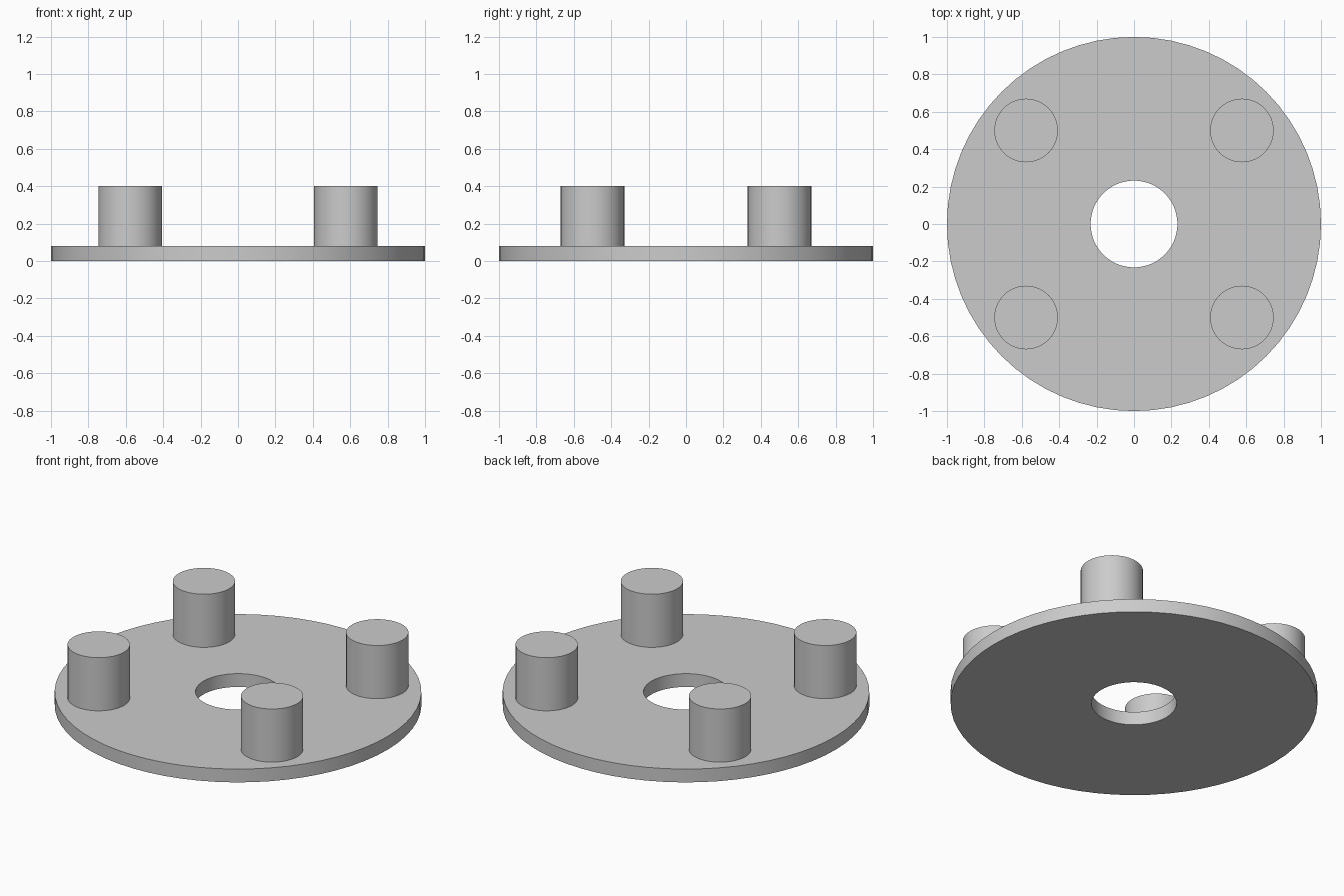
import bpy
import bmesh
import math

cube = bpy.data.objects.get("Cube")
if cube:
    bpy.data.objects.remove(cube, do_unlink=True)

# Single plain grey
grey = bpy.data.materials.new("plain_grey")
grey.use_nodes = True
colour = (0.6, 0.6, 0.6, 1)
grey.diffuse_color = colour
grey.node_tree.nodes["Principled BSDF"].inputs["Base Color"].default_value = colour

DISC_TOP = 0.08
PEG_TOP = 0.4


def finish(name, bm):
    """Turn a bmesh into a smooth-sided object with sharp rims."""
    bmesh.ops.recalc_face_normals(bm, faces=bm.faces)
    mesh = bpy.data.meshes.new(name)
    bm.to_mesh(mesh)
    bm.free()
    mesh.materials.append(grey)
    obj = bpy.data.objects.new(name, mesh)
    bpy.context.collection.objects.link(obj)
    bpy.ops.object.select_all(action="DESELECT")
    obj.select_set(True)
    bpy.context.view_layer.objects.active = obj
    bpy.ops.object.shade_smooth_by_angle(angle=math.radians(30))
    return obj


# Flat disc with a central hole: a rectangle spun about z
bm = bmesh.new()
inner, outer = 0.232, 1.0
profile = [(inner, 0), (outer, 0), (outer, DISC_TOP), (inner, DISC_TOP)]
verts = [bm.verts.new((r, 0, z)) for r, z in profile]
edges = [bm.edges.new((verts[i], verts[(i + 1) % 4])) for i in range(4)]
bmesh.ops.spin(bm, geom=verts + edges, cent=(0, 0, 0), axis=(0, 0, 1),
               angle=math.tau, steps=64, use_merge=True)
bmesh.ops.remove_doubles(bm, verts=bm.verts, dist=0.0001)
finish("base_disc", bm)

# Four upright pegs standing on the disc
for side, x in (("left", 0.577), ("right", -0.577)):
    for end, y in (("front", -0.5), ("back", 0.5)):
        bm = bmesh.new()
        bmesh.ops.create_cone(bm, cap_ends=True, segments=48, radius1=0.17,
                              radius2=0.17, depth=PEG_TOP - DISC_TOP)
        peg = finish(f"{end}_{side}_peg", bm)
        peg.location = (x, y, (PEG_TOP + DISC_TOP) / 2)
